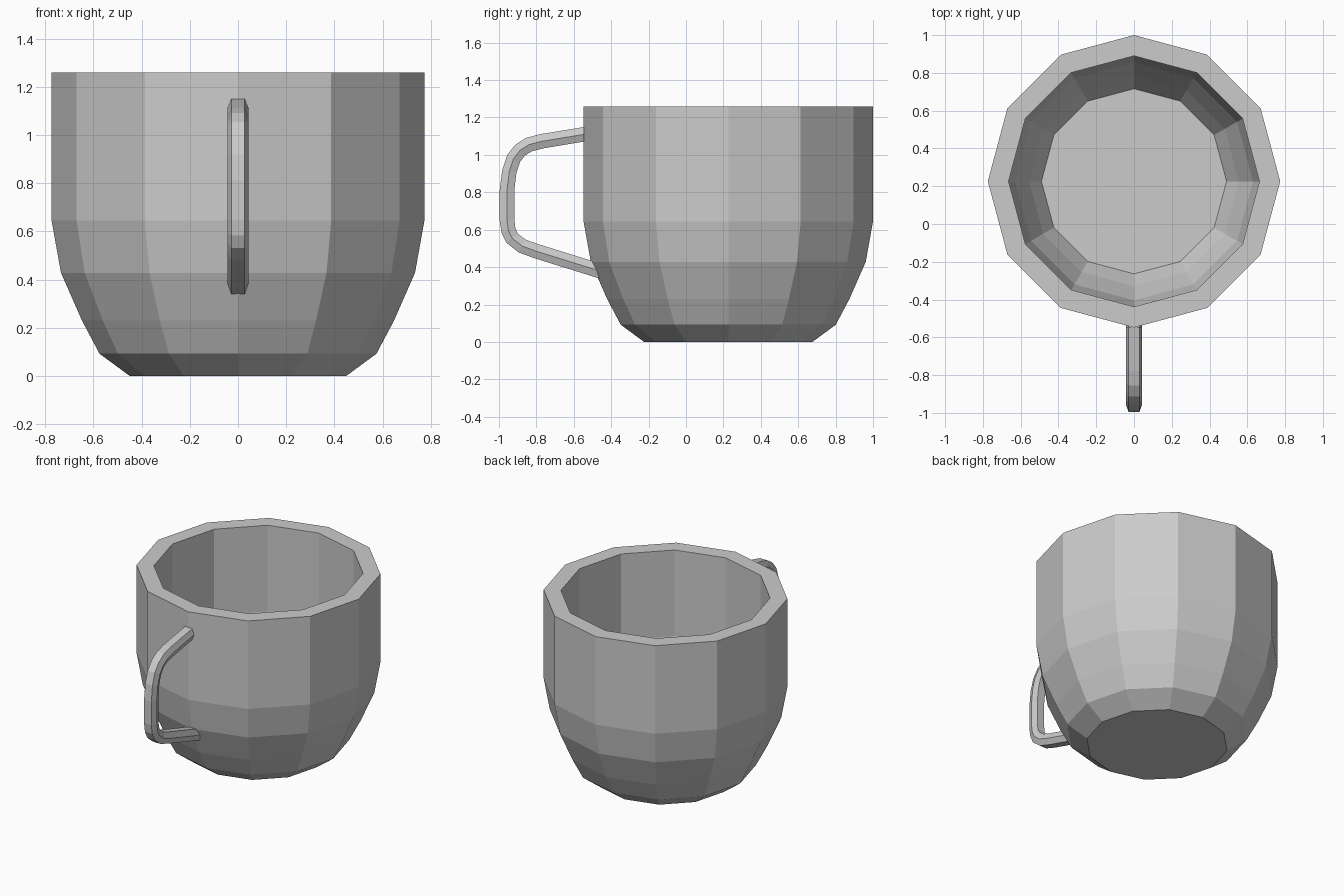
import bpy, bmesh
from math import sin, cos, pi
from mathutils import Vector

if "Cube" in bpy.data.objects:
    bpy.data.objects.remove(bpy.data.objects["Cube"])


def skin(name, rings, closed_caps=True):
    """Join equal-sized rings of points with quads and cap both ends."""
    bm = bmesh.new()
    loops = [[bm.verts.new(p) for p in ring] for ring in rings]
    n = len(loops[0])
    for a, b in zip(loops, loops[1:]):
        for i in range(n):
            j = (i + 1) % n
            bm.faces.new((a[i], a[j], b[j], b[i]))
    if closed_caps:
        bm.faces.new(loops[0])
        bm.faces.new(loops[-1])
    bmesh.ops.recalc_face_normals(bm, faces=bm.faces[:])
    mesh = bpy.data.meshes.new(name)
    bm.to_mesh(mesh)
    bm.free()
    obj = bpy.data.objects.new(name, mesh)
    bpy.context.collection.objects.link(obj)
    return obj


# Cup body: twelve-sided, outer wall up, over the rim, inner wall down to floor
SIDES, CUP_Y = 12, 0.226
profile = [(0.45, 0), (0.575, 0.092), (0.648, 0.23), (0.735, 0.428),
           (0.774, 0.645), (0.774, 1.26),
           (0.664, 1.26), (0.664, 0.66), (0.63, 0.46), (0.555, 0.28),
           (0.49, 0.163)]
skin("cup_body", [[(r * cos(2 * pi * i / SIDES), CUP_Y + r * sin(2 * pi * i / SIDES), z)
                   for i in range(SIDES)] for r, z in profile])

# Handle: hexagonal section swept along a path in the y-z plane
path = [Vector(p) for p in [
    (-0.545, 1.11), (-0.77, 1.073), (-0.84, 1.055), (-0.887, 1.025),
    (-0.922, 0.98), (-0.945, 0.91), (-0.957, 0.81), (-0.957, 0.65),
    (-0.949, 0.595), (-0.93, 0.555), (-0.877, 0.513), (-0.80, 0.485),
    (-0.45, 0.376)]]
section = [(0.043, 0), (0.028, 0.039), (-0.028, 0.039),
           (-0.043, 0), (-0.028, -0.039), (0.028, -0.039)]
rings = []
for i, p in enumerate(path):
    before = (p - path[i - 1]).normalized() if i else Vector((-1, 0))
    after = (path[i + 1] - p).normalized() if i < len(path) - 1 else before
    t = (before + after).normalized() if i else Vector((-1, 0))
    side = Vector((-t.y, t.x)) * -1
    rings.append([(x, p.x + side.x * d, p.y + side.y * d) for x, d in section])
skin("handle", rings)
